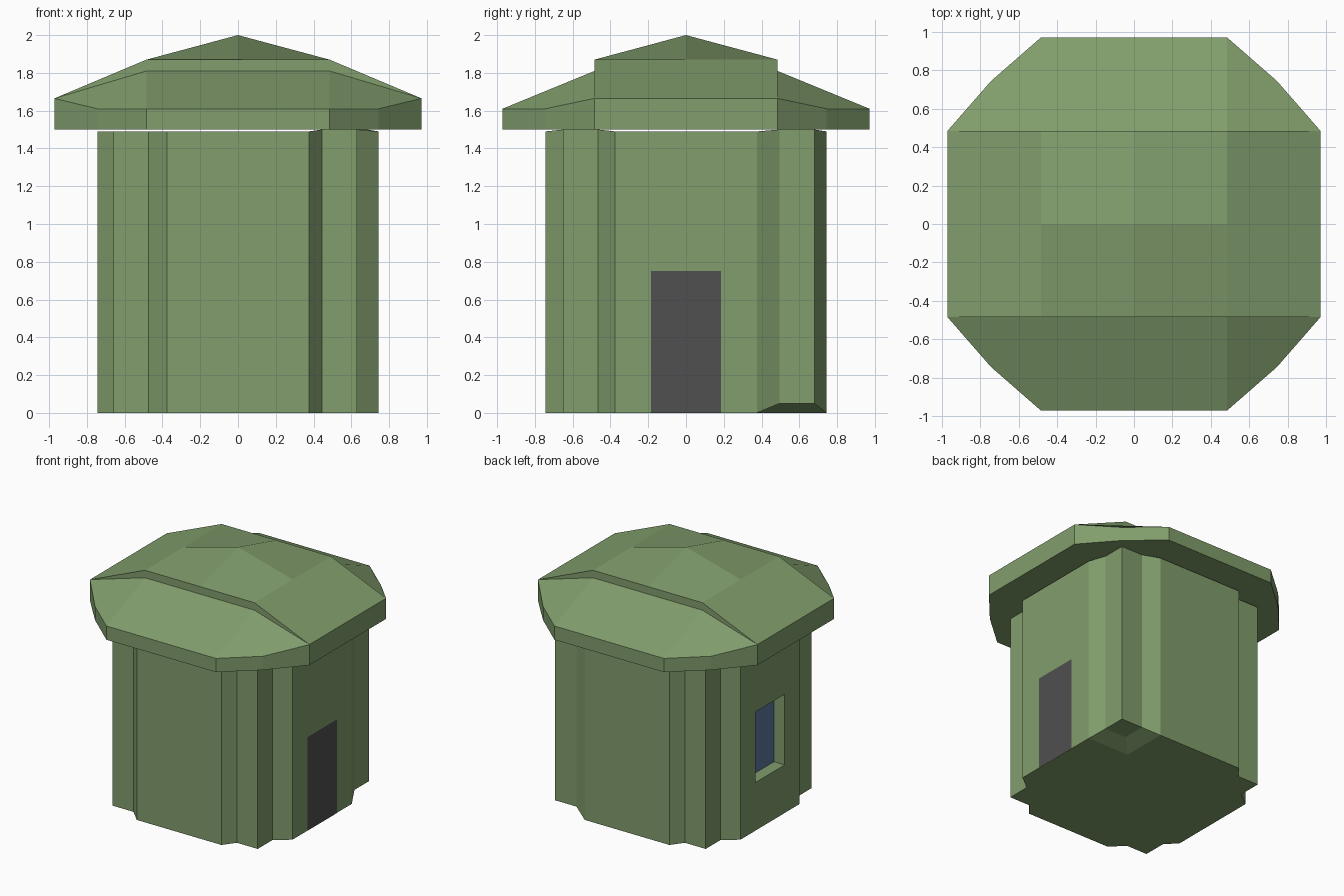
import bpy, bmesh

if "Cube" in bpy.data.objects:
    bpy.data.objects.remove(bpy.data.objects["Cube"])


def material(name, colour):
    mat = bpy.data.materials.new(name)
    mat.diffuse_color = (*colour, 1)
    mat.use_nodes = True
    mat.node_tree.nodes["Principled BSDF"].inputs["Base Color"].default_value = mat.diffuse_color
    return mat


def make(name, faces, mat, fix_normals=True):
    """Build one flat-faced object from polygons, welding shared corners."""
    bm = bmesh.new()
    for pts in faces:
        bm.faces.new([bm.verts.new(p) for p in pts])
    bmesh.ops.remove_doubles(bm, verts=bm.verts[:], dist=0.0005)
    if fix_normals:
        bmesh.ops.recalc_face_normals(bm, faces=bm.faces[:])
    me = bpy.data.meshes.new(name)
    bm.to_mesh(me)
    bm.free()
    me.materials.append(mat)
    ob = bpy.data.objects.new(name, me)
    bpy.context.collection.objects.link(ob)
    return ob


green = material("green", (0.22, 0.34, 0.15))
dark = material("dark_grey", (0.08, 0.08, 0.08))
blue = material("blue", (0.1, 0.18, 0.33))

IN, OUT, TOP = 0.375, 0.745, 1.49

# Walls: plus-shaped core with a square post in each notch
# sign x, sign y, post x range, post y range, post bottom, post top
POSTS = [
    (1, -1, 0.445, 0.63, 0.465, 0.65, 0, 1.5),
    (1, 1, 0.495, 0.685, 0.495, 0.68, 0.05, 1.5),
    (-1, 1, 0.445, 0.63, 0.465, 0.65, 0, TOP),
    (-1, -1, 0.475, 0.66, 0.455, 0.645, 0, TOP),
]
walls = []
for sx, sy, x1, x2, y1, y2, zb, zt in POSTS:
    # outline through the corner: front/back wall -> post -> side wall
    path = [(IN, OUT), (x1, y2), (x2, y2), (x2, y1), (OUT, IN)]
    low = [(sx * x, sy * y, zb if 0 < i < 4 else 0) for i, (x, y) in enumerate(path)]
    high = [(sx * x, sy * y, zt if 0 < i < 4 else TOP) for i, (x, y) in enumerate(path)]
    for i in range(4):
        walls.append([low[i], low[i + 1], high[i + 1], high[i]])
    # flaps and post end, bottom and top
    for p, z, zp in ((low, 0, zb), (high, TOP, zt)):
        core = (sx * IN, sy * IN, z)
        inner = (sx * x1, sy * y1, zp)
        walls += [[core, p[0], p[1], inner], [core, inner, p[3], p[4]],
                  [inner, p[1], p[2], p[3]]]
for z in (0, TOP):
    plus = [(-IN, -OUT), (IN, -OUT), (IN, -IN), (OUT, -IN), (OUT, IN), (IN, IN),
            (IN, OUT), (-IN, OUT), (-IN, IN), (-OUT, IN), (-OUT, -IN), (-IN, -IN)]
    walls.append([(x, y, z) for x, y in plus])
for s in (-1, 1):
    walls.append([(-IN, s * OUT, 0), (IN, s * OUT, 0), (IN, s * OUT, TOP), (-IN, s * OUT, TOP)])
walls.append([(OUT, -IN, 0), (OUT, IN, 0), (OUT, IN, TOP), (OUT, -IN, TOP)])


# Left wall with recessed window opening
def ring(x, y, z0, z1):
    return [(x, y, z0), (x, -y, z0), (x, -y, z1), (x, y, z1)]


rings = [ring(-OUT, IN, 0, TOP), ring(-OUT, 0.185, 0.385, 0.95), ring(-0.65, 0.185, 0.385, 0.95)]
for a, b in zip(rings, rings[1:]):
    for i in range(4):
        j = (i + 1) % 4
        walls.append([a[i], a[j], b[j], b[i]])
make("walls", walls, green)
make("window_pane", [rings[2]], blue, False)

# Door panel on the right wall
make("door", [[(OUT + 0.002, -0.185, 0), (OUT + 0.002, 0.185, 0),
               (OUT + 0.002, 0.185, 0.75), (OUT + 0.002, -0.185, 0.75)]], dark, False)

# Roof: one quarter, mirrored in x and y
M, E, C = 0.485, 0.972, 0.745
rim = [(0, E, 1.61), (M, E, 1.61), (C, C, 1.61), (E, M, 1.665), (E, 0, 1.665)]
base = [(x, y, 1.5) for x, y, z in rim]
quarter = [
    [(0, E, 1.61), (M, E, 1.61), (M, M, 1.81), (0, M, 1.81)],       # lower slope
    [(M, E, 1.61), (C, C, 1.61), (E, M, 1.665), (M, M, 1.81)],      # corner slope
    [(0, M, 1.81), (M, M, 1.81), (M, M, 1.87), (0, M, 1.87)],       # step
    [(M, M, 1.81), (E, M, 1.665), (M, M, 1.87)],                    # step end
    [(M, 0, 1.87), (E, 0, 1.665), (E, M, 1.665), (M, M, 1.87)],     # side slope
    base + [(0, 0, 1.5)],                                           # underside
]
quarter += [[rim[i], rim[i + 1], base[i + 1], base[i]] for i in range(4)]
roof = [[(sx * x, sy * y, z) for x, y, z in f]
        for sx in (-1, 1) for sy in (-1, 1) for f in quarter]

# Shallow peak over the middle
for i in (-M, 0):
    for j in (-M, 0):
        roof.append([(x, y, 2 if x == y == 0 else 1.87)
                     for x, y in ((i, j), (i + M, j), (i + M, j + M), (i, j + M))])
make("roof", roof, green)
